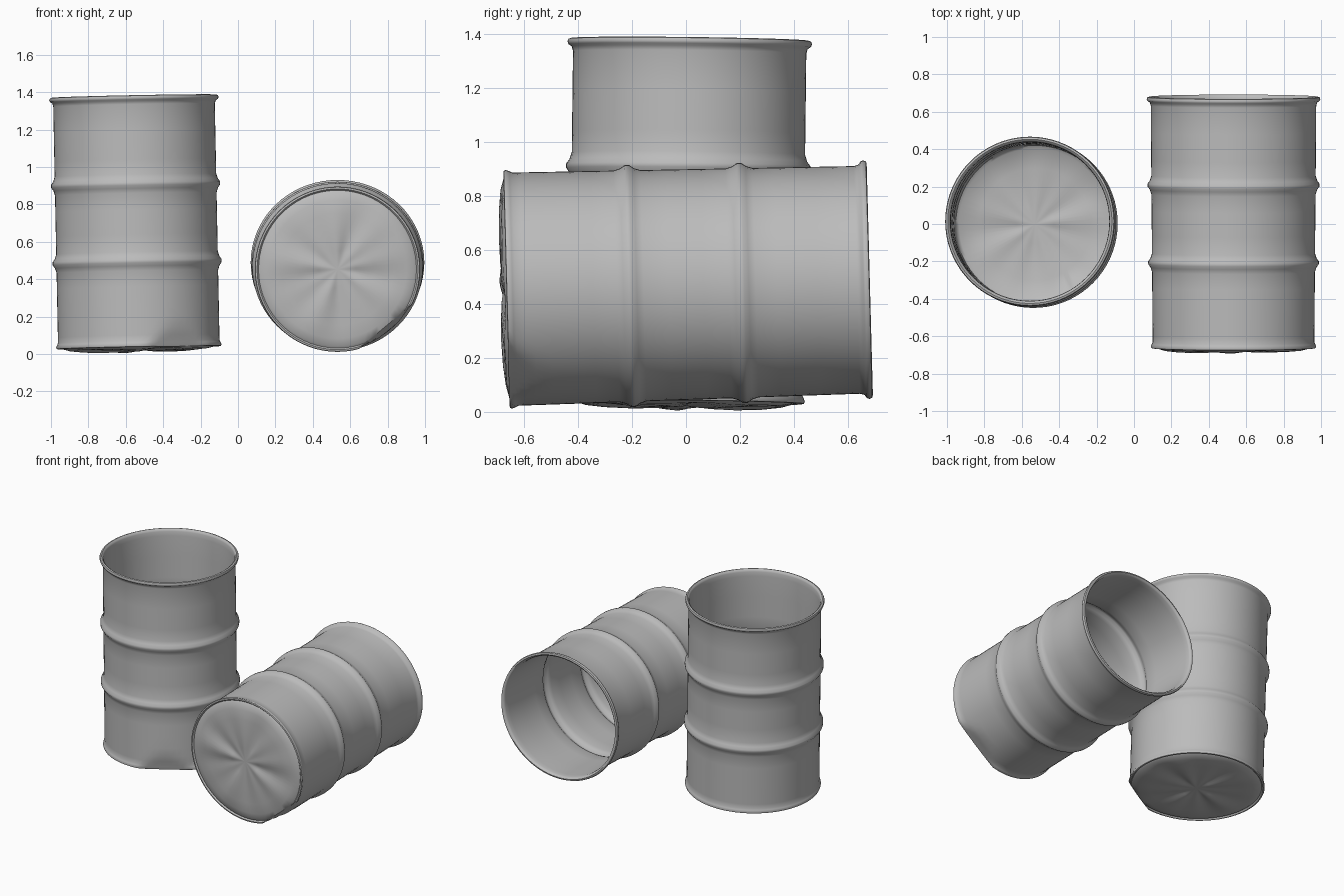
import bpy
import bmesh
import math
from mathutils import Matrix, Vector

SEGMENTS = 72
LENGTH = 1.34
WALL = 0.432

if "Cube" in bpy.data.objects:
    bpy.data.objects.remove(bpy.data.objects["Cube"])

steel = bpy.data.materials.new("grey_steel")
steel.use_nodes = True
steel.diffuse_color = (0.5, 0.5, 0.5, 1)
steel.node_tree.nodes["Principled BSDF"].inputs["Base Color"].default_value = (0.5, 0.5, 0.5, 1)


def rib(z, offset):
    """Raised hoop rolled into the wall."""
    steps = ((-0.05, 0), (-0.025, 0.008), (-0.008, 0.02), (0.008, 0.02), (0.025, 0.008), (0.05, 0))
    return [(WALL - offset + dr, z + dz) for dz, dr in steps]


def wall(offset):
    plain = [(WALL - offset, z) for z in (0.06, 0.1, 0.16, 0.24, 0.32)]
    middle = [(WALL - offset, z) for z in (0.6, 0.73)]
    upper = [(WALL - offset, z) for z in (1.0, 1.15, 1.295)]
    return plain + rib(0.455, offset) + middle + rib(0.87, offset) + upper


# Closed base, outer wall, curled lip, then the inner wall back to the base
base = [(0.1, -0.018), (0.2, -0.018), (0.3, -0.016), (0.37, -0.012), (0.41, -0.002),
        (0.422, 0.006), (0.43, -0.003), (0.439, -0.001), (0.442, 0.007), (0.437, 0.02), (0.432, 0.03)]
lip = [(0.437, 1.312), (0.449, 1.32), (0.453, 1.33), (0.449, 1.34),
       (0.439, 1.343), (0.43, 1.337), (0.426, 1.325)]
inner_base = [(0.422, 0.03), (0.405, 0.018), (0.3, -0.004), (0.1, -0.006)]
PROFILE = base + wall(0) + lip + wall(0.008)[::-1] + inner_base


def dented(r, z, angle, dent, squash):
    """Push in one side near the base, crumple the base and squash the open end."""
    x, y = r * math.cos(angle), r * math.sin(angle)
    # Flattened patch beside the base
    along = x * math.cos(dent) + y * math.sin(dent)
    limit = 0.398 + 0.3 * max(z, 0)
    if along > limit:
        push = (along - limit) * 0.9
        x -= push * math.cos(dent)
        y -= push * math.sin(dent)
    # Radial creases in the base
    if z < 0.03 and r < 0.42:
        fade = math.sin(math.pi * min(r / 0.42, 1))
        z += fade * (0.006 * math.sin(5 * angle + 1) + 0.004 * math.sin(9 * angle))
    t = max(0, z / LENGTH)
    return Vector((x * (1 + squash * t), y * (1 - squash * t), z))


def make_barrel(name, matrix, dent, squash):
    bm = bmesh.new()
    rings = []
    for r, z in PROFILE:
        rings.append([bm.verts.new(dented(r, z, math.tau * i / SEGMENTS, dent, squash))
                      for i in range(SEGMENTS)])
    for low, high in zip(rings, rings[1:]):
        for i in range(SEGMENTS):
            j = (i + 1) % SEGMENTS
            bm.faces.new((low[i], low[j], high[j], high[i]))
    # Fan caps over the two faces of the base
    for ring, z, outside in ((rings[0], -0.014, True), (rings[-1], -0.004, False)):
        hub = bm.verts.new((0, 0, z))
        for i in range(SEGMENTS):
            j = (i + 1) % SEGMENTS
            bm.faces.new((ring[j], ring[i], hub) if outside else (ring[i], ring[j], hub))
    bmesh.ops.recalc_face_normals(bm, faces=bm.faces)
    mesh = bpy.data.meshes.new(name)
    bm.to_mesh(mesh)
    bm.free()
    mesh.materials.append(steel)
    barrel = bpy.data.objects.new(name, mesh)
    bpy.context.collection.objects.link(barrel)
    barrel.matrix_world = matrix
    bpy.ops.object.select_all(action="DESELECT")
    barrel.select_set(True)
    bpy.context.view_layer.objects.active = barrel
    bpy.ops.object.shade_smooth_by_angle(angle=math.radians(50))


def placed(foot, axis, turn):
    """Stand a barrel at foot, then lean its length towards axis."""
    start = turn @ Vector((0, 0, 1))
    lean = start.rotation_difference(Vector(axis).normalized()).to_matrix()
    return Matrix.Translation(foot) @ (lean @ turn).to_4x4()


upright = placed((-0.53, -0.002, 0.036), (-0.02, 0.012, 1), Matrix.Identity(3))
lying = placed((0.532, -0.662, 0.453), (0, 1, 0.027), Matrix.Rotation(-math.pi / 2, 3, "X"))
make_barrel("upright_barrel", upright, math.radians(-60), 0)
make_barrel("lying_barrel", lying, math.radians(50), 0.025)
